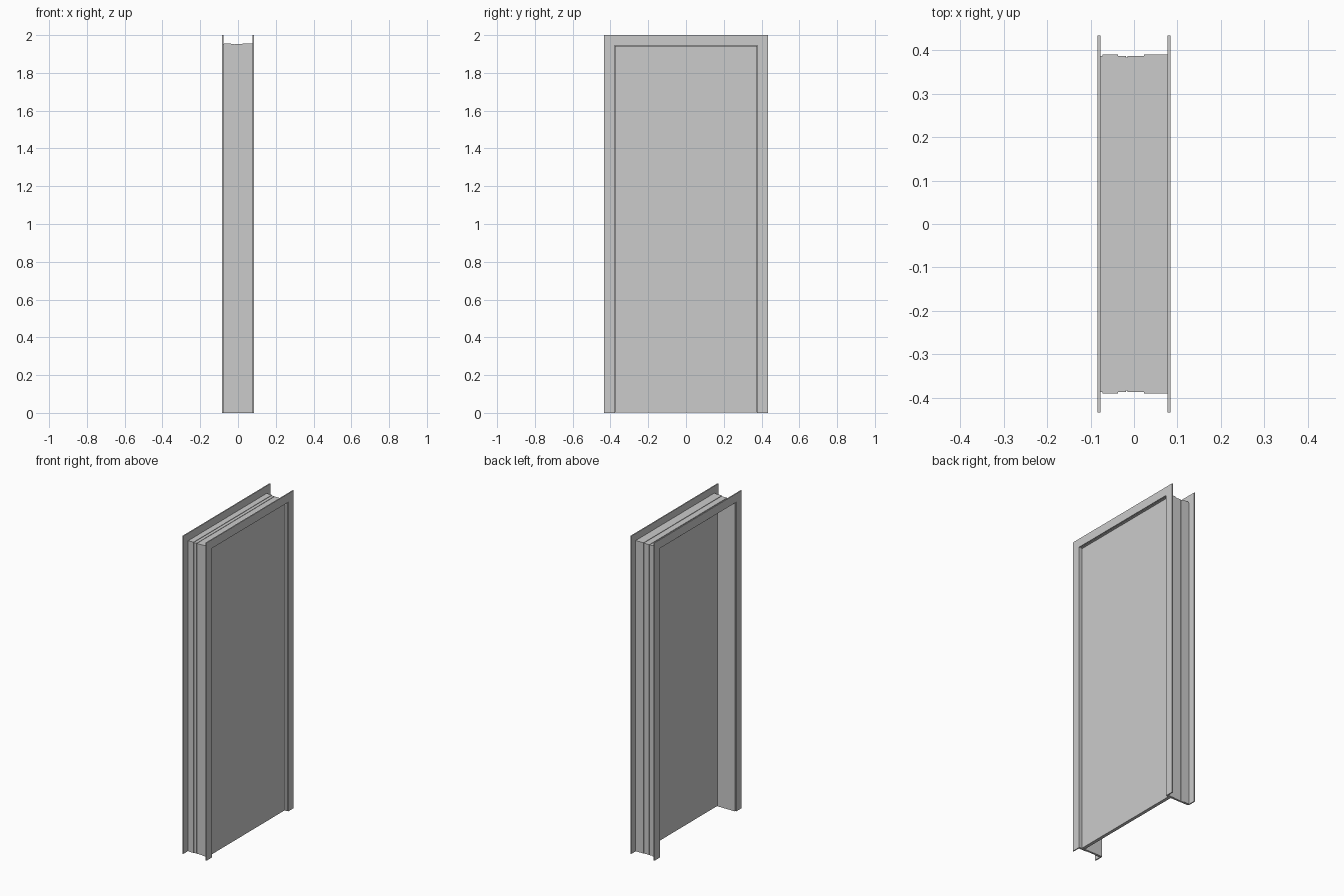
import bpy, bmesh

if "Cube" in bpy.data.objects:
    bpy.data.objects.remove(bpy.data.objects["Cube"])

HEAD = 1.566  # z of head = HEAD + distance from the centre line


def sweep_frame(name, profile):
    """Sweep an (x, distance) profile up one jamb, over the head, down the other, with mitred corners."""
    bm = bmesh.new()
    rings = []
    for sy, up in ((-1, 0), (-1, 1), (1, 1), (1, 0)):
        rings.append([bm.verts.new((x, sy * d, (HEAD + d) * up)) for x, d in profile])
    n = len(profile)
    for a, b in zip(rings, rings[1:]):
        for i in range(n):
            j = (i + 1) % n
            bm.faces.new((a[i], a[j], b[j], b[i]))
    bm.faces.new(rings[0])
    bm.faces.new(rings[-1])
    bmesh.ops.recalc_face_normals(bm, faces=bm.faces)
    return to_object(name, bm)


def to_object(name, bm):
    mesh = bpy.data.meshes.new(name)
    bm.to_mesh(mesh)
    bm.free()
    ob = bpy.data.objects.new(name, mesh)
    bpy.context.collection.objects.link(ob)
    return ob


# Flat casings on both wall faces
for name, x0, x1 in (("casing_back", -0.084, -0.077), ("casing_front", 0.077, 0.084)):
    sweep_frame(name, [(x0, 0.380), (x1, 0.380), (x1, 0.434), (x0, 0.434)])

# Thin lining with stepped outer side and a door rebate inside
sweep_frame("jamb_lining", [
    (-0.078, 0.375), (0.042, 0.375), (0.042, 0.378), (0.078, 0.378),
    (0.078, 0.390), (0.023, 0.390), (0.023, 0.387),
    (-0.015, 0.387), (-0.015, 0.384), (-0.018, 0.384), (-0.018, 0.387),
    (-0.037, 0.387), (-0.037, 0.390), (-0.073, 0.390), (-0.073, 0.387), (-0.078, 0.387),
])

# Door leaf, set near the front face
bm = bmesh.new()
bmesh.ops.create_cube(bm, size=1)
top = HEAD + 0.377
for v in bm.verts:
    v.co = (0.053 + v.co.x * 0.02, v.co.y * 0.754, (v.co.z + 0.5) * (top - 0.003) + 0.003)
to_object("door_leaf", bm)
